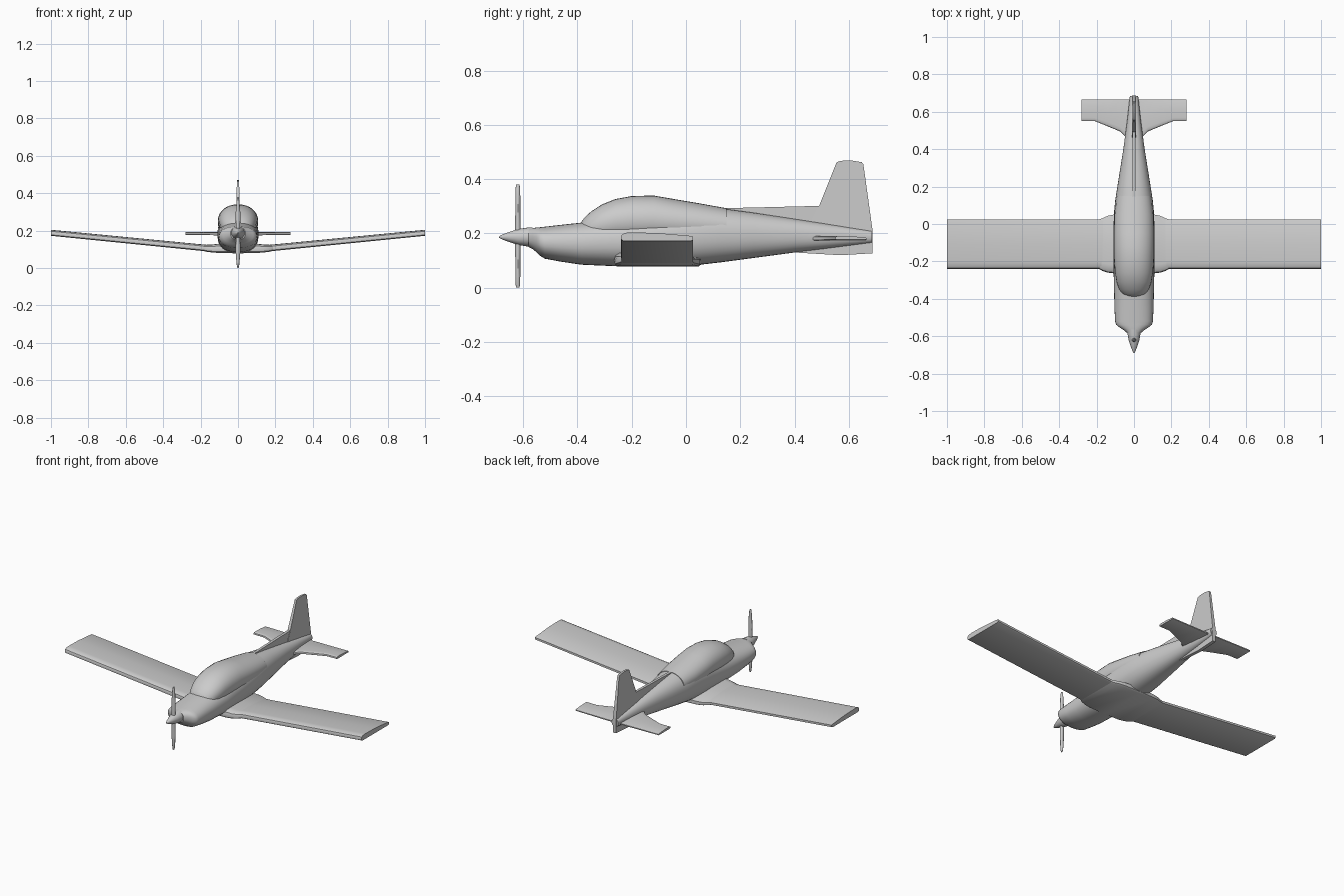
import bpy, bmesh, math

if "Cube" in bpy.data.objects:
    bpy.data.objects.remove(bpy.data.objects["Cube"])


def finish(name, bm, angle=35):
    bmesh.ops.recalc_face_normals(bm, faces=bm.faces)
    me = bpy.data.meshes.new(name)
    bm.to_mesh(me)
    bm.free()
    ob = bpy.data.objects.new(name, me)
    bpy.context.collection.objects.link(ob)
    bpy.ops.object.select_all(action='DESELECT')
    ob.select_set(True)
    bpy.context.view_layer.objects.active = ob
    bpy.ops.object.shade_smooth_by_angle(angle=math.radians(angle))
    return ob


def loft(name, rings, angle=35):
    """Skin equal-sized rings of points and cap both ends."""
    bm = bmesh.new()
    vs = [[bm.verts.new(p) for p in r] for r in rings]
    n = len(vs[0])
    for a, b in zip(vs, vs[1:]):
        for i in range(n):
            j = (i + 1) % n
            bm.faces.new((a[i], a[j], b[j], b[i]))
    bm.faces.new(vs[0])
    bm.faces.new(vs[-1])
    return finish(name, bm, angle)


def oval(y, top, bottom, hw, power=2.0, n=32):
    """Superellipse cross-section across the fuselage."""
    pts = []
    for i in range(n):
        t = 2 * math.pi * i / n
        c, s = math.cos(t), math.sin(t)
        x = math.copysign(abs(c) ** (2 / power), c) * hw
        z = math.copysign(abs(s) ** (2 / power), s) * (top - bottom) / 2
        pts.append((x, y, (top + bottom) / 2 + z))
    return pts


def airfoil(x, le, te, bottom, top):
    shape = [(.04, 0), (.008, .15), (0, .45), (.015, .75), (.06, .95), (.15, 1),
             (.5, .93), (.97, .6), (1, .5), (1, .12), (.97, 0)]
    return [(x, le + t * (te - le), bottom + h * (top - bottom)) for t, h in shape]


def span(name, stations):
    """Mirror the stations and loft from tip to tip."""
    left = [(-s[0], *s[1:]) for s in reversed(stations) if s[0] > 0]
    return loft(name, [airfoil(*s) for s in left + stations])


def plate(name, outline, thick):
    """Vertical fin: outline of (y, z) with half thickness given by thick(z)."""
    bm = bmesh.new()
    sides = [[bm.verts.new((k * thick(z), y, z)) for y, z in outline] for k in (-1, 1)]
    n = len(outline)
    for s in sides:
        bm.faces.new(s)
    for i in range(n):
        j = (i + 1) % n
        bm.faces.new((sides[0][i], sides[0][j], sides[1][j], sides[1][i]))
    return finish(name, bm)


# Fuselage: y, top, bottom, half width
hull = [(-.58, .218, .150, .040), (-.565, .220, .142, .058), (-.55, .222, .130, .082),
        (-.538, .223, .118, .096), (-.52, .225, .107, .101), (-.46, .232, .096, .104),
        (-.385, .240, .085, .106), (-.25, .255, .079, .109), (-.1, .282, .078, .110),
        (0, .297, .080, .109), (.07, .299, .087, .106), (.13, .293, .094, .100),
        (.25, .277, .110, .081), (.4, .254, .130, .057), (.55, .231, .148, .037),
        (.685, .210, .165, .022)]
loft("fuselage", [oval(*s, power=2.25) for s in hull])

# Canopy and spine bulge
hood = [(-.39, .236, .040), (-.375, .258, .062), (-.35, .281, .079), (-.31, .307, .093),
        (-.26, .327, .101), (-.2, .338, .106), (-.12, .340, .108), (-.05, .328, .108),
        (.05, .311, .104), (.15, .293, .092)]
loft("canopy", [oval(y, t, .16, w, 2.1) for y, t, w in hood])

# Spinner
cone = [(-.69, .002), (-.675, .010), (-.65, .019), (-.62, .029), (-.59, .034), (-.565, .036)]
loft("spinner", [oval(y, .187 + r, .187 - r, r, n=24) for y, r in cone])

# Propeller blades: distance from hub, half chord, half thickness
blade = [(0, .012, .011), (.05, .012, .010), (.10, .013, .009), (.15, .009, .009),
         (.18, .006, .008), (.19, .003, .006)]
for name, k in (("propeller_blade_top", 1), ("propeller_blade_bottom", -1)):
    loft(name, [[(w * math.cos(a), -.62 + t * math.sin(a), .19 + k * r)
                 for a in [i * math.pi / 6 for i in range(12)]] for r, w, t in blade])

# Wing with dihedral, and root fairing
span("wing", [(0, -.24, .025, .085, .122), (.15, -.24, .025, .087, .122),
              (1, -.24, .025, .172, .204)])
span("wing_root_fairing", [(0, -.265, .055, .078, .135), (.10, -.265, .052, .080, .130),
                           (.14, -.260, .044, .083, .125), (.17, -.250, .030, .087, .124),
                           (.19, -.238, .023, .092, .123)])

# Tailplane
span("tailplane", [(0, .44, .665, .174, .191), (.04, .46, .665, .174, .191),
                   (.075, .495, .665, .174, .191), (.14, .522, .665, .175, .191),
                   (.21, .55, .665, .176, .191), (.28, .55, .665, .177, .191)])

# Tail fin, dorsal strake and ventral fin
plate("tail_fin", [(.45, .22), (.49, .30), (.555, .462), (.57, .468), (.61, .469), (.648, .463),
                   (.654, .455), (.688, .21), (.688, .17)],
      lambda z: .011 - .005 * max(0, (z - .2) / .27))
plate("dorsal_strake", [(.13, .293), (.30, .297), (.50, .302), (.56, .22), (.35, .24)],
      lambda z: .008)
plate("ventral_fin", [(.38, .150), (.40, .130), (.57, .120), (.688, .127), (.688, .18), (.45, .18)],
      lambda z: .010)
